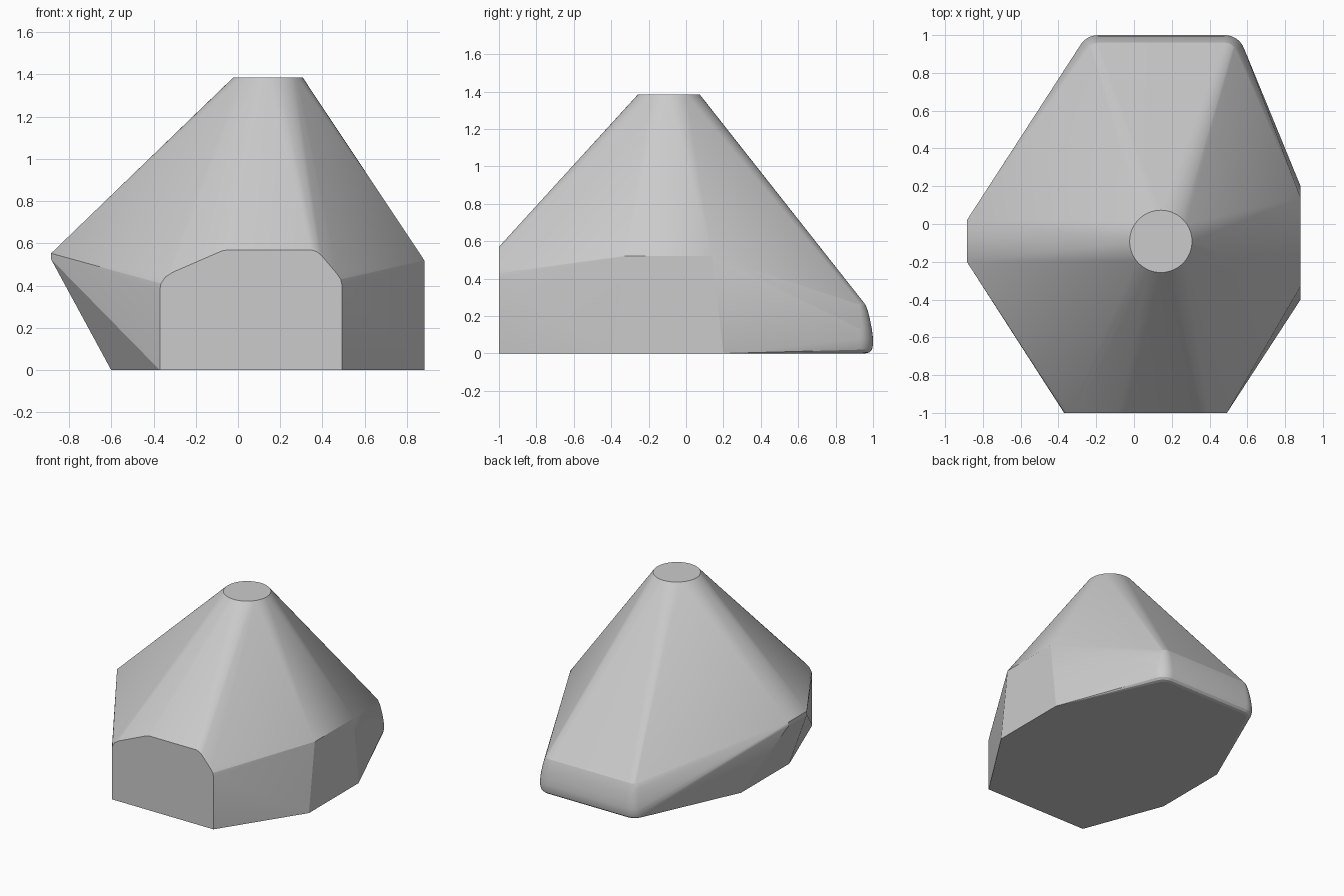
import bpy, bmesh
from math import cos, sin, pi, radians

old = bpy.data.objects.get("Cube")
if old:
    bpy.data.objects.remove(old, do_unlink=True)

grey = bpy.data.materials.new("plain grey")
grey.use_nodes = True
colour = (0.6, 0.6, 0.6, 1)
grey.diffuse_color = colour
grey.node_tree.nodes["Principled BSDF"].inputs["Base Color"].default_value = colour


def arc(cx, cy, r, start, end, steps):
    """Points along a circular arc, angles in degrees."""
    angles = [radians(start + (end - start) * i / steps) for i in range(steps + 1)]
    return [(cx + r * cos(a), cy + r * sin(a)) for a in angles]


points = []

# Round flat top
TOP_SIDES = 64
points += [(x, y, 1.385) for x, y in arc(0.142, -0.092, 0.165, 0, 360, TOP_SIDES)[:-1]]

# Upright front plate with eased upper corners
front = [(-0.37, 0), (0.492, 0), (0.492, 0.405), (0.486, 0.43), (0.47, 0.455),
         (0.395, 0.543), (0.375, 0.56), (0.345, 0.57), (-0.05, 0.57),
         (-0.08, 0.563), (-0.31, 0.463), (-0.345, 0.44), (-0.365, 0.41), (-0.37, 0.38)]
points += [(x, -1, z) for x, z in front]

# Upright trapezoid side on +x
points += [(0.882, y, z) for y, z in [(-0.4, 0), (0.2, 0), (0.14, 0.52), (-0.33, 0.52)]]

# Overhanging narrow side on -x
points += [(-0.885, y, z) for y in (-0.2, 0.02) for z in (0.525, 0.553)]
points += [(-0.6, y, 0) for y in (-0.395, 0.19)]

# Rounded rear bar: stacked outlines, each (inset, height)
for inset, z in [(0.04, 0), (0.019, 0.006), (0.006, 0.02), (0, 0.045), (0, 0.08),
                 (0.006, 0.13), (0.016, 0.18), (0.027, 0.225), (0.04, 0.26)]:
    r = 0.11 - inset
    outline = arc(0.48, 0.89, r, 20, 90, 7) + arc(-0.19, 0.89, r, 90, 150, 6)
    points += [(x, y, z) for x, y in outline]

# One convex shell around all of the outlines
bm = bmesh.new()
for p in points:
    bm.verts.new(p)
result = bmesh.ops.convex_hull(bm, input=bm.verts)
spare = {g for g in result["geom_interior"] + result["geom_unused"]
         if isinstance(g, bmesh.types.BMVert)}
bmesh.ops.delete(bm, geom=list(spare), context='VERTS')
bmesh.ops.dissolve_limit(bm, angle_limit=radians(0.3), verts=bm.verts, edges=bm.edges)
bmesh.ops.recalc_face_normals(bm, faces=bm.faces)

mesh = bpy.data.meshes.new("tapered_shell")
bm.to_mesh(mesh)
bm.free()
mesh.materials.append(grey)
shell = bpy.data.objects.new("tapered_shell", mesh)
bpy.context.collection.objects.link(shell)

# Soft ridges, sharp plate edges
bpy.ops.object.select_all(action='DESELECT')
shell.select_set(True)
bpy.context.view_layer.objects.active = shell
bpy.ops.object.shade_smooth_by_angle(angle=radians(15))
